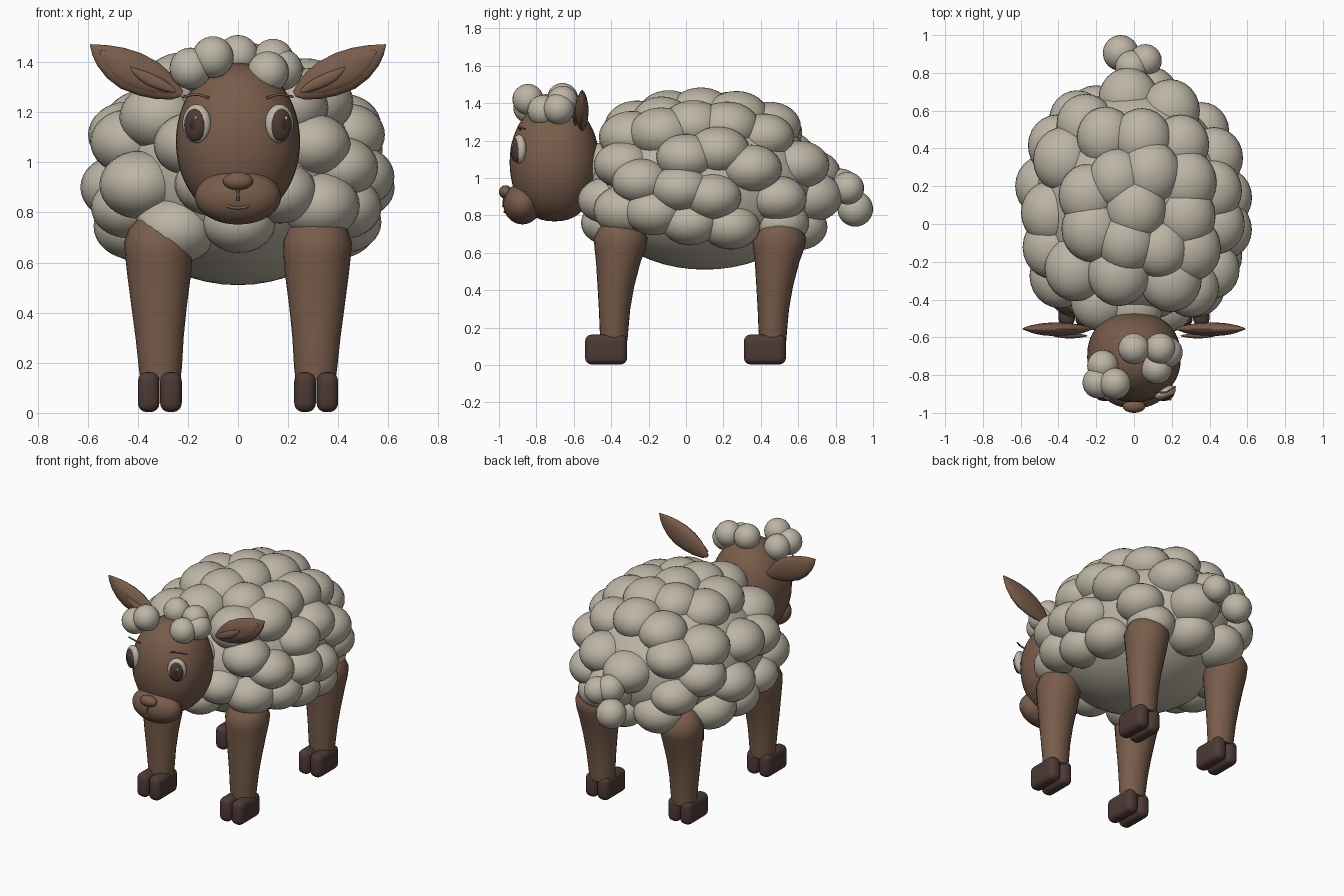
import bpy, bmesh, math, random
from mathutils import Vector, Matrix

if "Cube" in bpy.data.objects:
    bpy.data.objects.remove(bpy.data.objects["Cube"])

random.seed(4)


def material(name, rgb):
    m = bpy.data.materials.new(name)
    m.diffuse_color = (*rgb, 1)
    m.use_nodes = True
    m.node_tree.nodes["Principled BSDF"].inputs["Base Color"].default_value = m.diffuse_color
    return m


WOOL = material("wool_cream", (0.51, 0.465, 0.38))
SKIN = material("skin_brown", (0.19, 0.108, 0.070))
HOOF = material("hoof_dark_brown", (0.075, 0.042, 0.036))
PUPIL = material("pupil_dark", (0.045, 0.025, 0.022))


def finish(name, bm, mat):
    bmesh.ops.recalc_face_normals(bm, faces=bm.faces[:])
    me = bpy.data.meshes.new(name)
    bm.to_mesh(me)
    bm.free()
    me.materials.append(mat)
    for p in me.polygons:
        p.use_smooth = True
    me.set_sharp_from_angle(angle=math.radians(40))
    ob = bpy.data.objects.new(name, me)
    bpy.context.collection.objects.link(ob)
    return ob


def balls(name, items, mat, seg=24):
    """One object made of ellipsoids: (centre, radii, yaw)."""
    bm = bmesh.new()
    for loc, r, yaw in items:
        mx = (Matrix.Translation(loc) @ Matrix.Rotation(yaw, 4, 'Z')
              @ Matrix.Diagonal((*r, 1)))
        bmesh.ops.create_uvsphere(bm, u_segments=seg, v_segments=seg * 2 // 3,
                                  radius=1, matrix=mx)
    return finish(name, bm, mat)


def loft(name, rings, mat, n=24):
    """Skin elliptical rings: (centre, half axis u, half axis v)."""
    bm = bmesh.new()
    loops = []
    for c, u, v in rings:
        angles = [math.tau * i / n for i in range(n)]
        loops.append([bm.verts.new(Vector(c) + Vector(u) * math.cos(a)
                                   + Vector(v) * math.sin(a)) for a in angles])
    for a, b in zip(loops, loops[1:]):
        for i in range(n):
            j = (i + 1) % n
            bm.faces.new((a[i], a[j], b[j], b[i]))
    bm.faces.new(loops[0])
    bm.faces.new(loops[-1])
    return finish(name, bm, mat)


def line(name, pts, mat, r):
    """Thin rounded stroke through the points."""
    cu = bpy.data.curves.new(name, 'CURVE')
    cu.dimensions = '3D'
    cu.bevel_depth = r
    cu.bevel_resolution = 2
    cu.resolution_u = 6
    sp = cu.splines.new('BEZIER')
    sp.bezier_points.add(len(pts) - 1)
    for bp, p in zip(sp.bezier_points, pts):
        bp.co = p
        bp.handle_left_type = bp.handle_right_type = 'AUTO'
    cu.materials.append(mat)
    ob = bpy.data.objects.new(name, cu)
    bpy.context.collection.objects.link(ob)


# Body core
balls("body", [((0, 0.10, 0.955), (0.525, 0.62, 0.445), 0)], WOOL, 40)

# Fleece puffs sit on an egg, blunt at the chest; each needs two coordinates
MID, RAD = (0, 0.11, 0.945), (0.48, 0.56, 0.405)
puffs = []


def bend(y, inverse=False):
    p = 1.45 if y < 0 else 1.1
    return math.copysign(abs(y) ** (1 / p if inverse else p), y)


def place(u):
    u = (u[0], bend(u[1], True), u[2])
    return Vector(MID[k] + RAD[k] * u[k] for k in range(3))


def on_shell(i, a, j, b, sign):
    u = [0, 0, 0]
    u[i], u[j] = (a - MID[i]) / RAD[i], (b - MID[j]) / RAD[j]
    u[1] = bend(u[1])
    d = math.hypot(u[i], u[j])
    if d > 1:
        u[i], u[j] = u[i] / d, u[j] / d
    u[3 - i - j] = sign * math.sqrt(max(0, 1 - min(d, 1) ** 2))
    return place(u)


def add_puff(c, gap):
    if all((c - p).length > gap for p in puffs):
        puffs.append(c)


flank = [(0, 1.11), (-.24, .98), (.35, 1.05), (.14, .90), (.49, .89), (-.46, 1.07),
         (-.29, 1.22), (.04, 1.28), (.27, 1.33), (.42, 1.22), (.60, 1.07),
         (-.17, .82), (-.42, .88), (.24, .74), (.50, .76), (.66, .90)]
back = [(-.15, .46), (.13, .34), (.16, .54), (-.24, .15), (.01, .08), (-.37, .34),
        (-.08, -.26), (-.27, -.34), (-.34, -.10), (.14, -.13), (.32, -.29),
        (.08, -.40), (-.03, .66)]
chest = [(-.25, .73), (.19, .76), (-.31, 1.18), (-.39, .91), (.35, .90), (.30, 1.07),
         (0, .92), (-.12, 1.08)]
for y, z in flank:
    add_puff(on_shell(1, y, 2, z, 1), 0.13)
for x, z in chest:
    add_puff(on_shell(0, x, 2, z, -1), 0.15)
for x, y in back:
    add_puff(on_shell(0, x, 1, y, 1), 0.15)
for y, z in flank:
    add_puff(on_shell(1, y + 0.06, 2, z, -1), 0.16)
# Fill the remaining gaps evenly
for i in range(1500):
    h = 1 - 1.56 * (i + 0.5) / 1500
    a, s = i * 2.39996, math.sqrt(1 - h * h)
    add_puff(place((s * math.cos(a), s * math.sin(a), h)), 0.172)
items = []
for c in puffs:
    r = random.uniform(0.145, 0.168)
    items.append((c, (r, r * 1.06, r * 0.83), 0))
balls("fleece_puffs", items, WOOL)

# Tail puffs
balls("tail", [((-0.07, 0.905, 0.835), (0.095,) * 3, 0),
               ((0.06, 0.865, 0.945), (0.087,) * 3, 0),
               ((-0.01, 0.83, 0.96), (0.09,) * 3, 0)], WOOL)

# Head with a slightly squared side profile
head = balls("head", [((0, 0, 0), (1, 1, 1), 0)], SKIN, 40)
for v in head.data.vertices:
    y = math.copysign(abs(v.co.y) ** 0.85, v.co.y)
    v.co = (v.co.x * 0.248, y * 0.24 - 0.703, v.co.z * 0.315 + 1.083)
balls("muzzle", [((0, -0.875, 0.862), (0.172, 0.102, 0.11), 0)], SKIN, 32)
balls("nose", [((0, -0.965, 0.925), (0.06, 0.035, 0.036), 0)], SKIN)
line("philtrum", [(0, -0.974, 0.895), (0, -0.978, 0.845)], SKIN, 0.005)
line("mouth", [(-0.065, -0.957, 0.836), (-0.03, -0.968, 0.822),
               (0, -0.970, 0.818), (0.03, -0.968, 0.822),
               (0.065, -0.957, 0.836)], SKIN, 0.006)

# Forelock curls
curls = [(-0.19, -0.84, 1.375), (-0.10, -0.845, 1.42), (-0.165, -0.75, 1.365),
         (0, -0.66, 1.425), (0.14, -0.66, 1.41), (0.12, -0.765, 1.36),
         (0.175, -0.68, 1.37)]
balls("forelock", [(c, (0.083,) * 3, 0) for c in curls], WOOL)

for side, tag in ((-1, "left"), (1, "right")):
    # Eyes: white, iris, pupil and glint stacked along the gaze
    yaw = side * math.radians(24)
    gaze = Vector((math.sin(yaw), -math.cos(yaw), 0))
    eye = Vector((side * 0.165, -0.893, 1.155))
    balls(tag + "_eye", [(eye, (0.06, 0.034, 0.077), yaw)], WOOL)
    balls(tag + "_iris", [(eye + gaze * 0.016 + Vector((0, 0, -0.005)),
                           (0.046, 0.026, 0.066), yaw)], HOOF)
    balls(tag + "_pupil", [(eye + gaze * 0.026 + Vector((0, 0, -0.005)),
                            (0.024, 0.0175, 0.038), yaw)], PUPIL)
    balls(tag + "_glint", [(eye + gaze * 0.039 + Vector((0.012, 0, 0.022)),
                            (0.007, 0.005, 0.009), yaw)], WOOL, 12)
    line(tag + "_brow", [(side * 0.115, -0.885, 1.257), (side * 0.16, -0.892, 1.270),
                         (side * 0.22, -0.86, 1.262)], SKIN, 0.005)

    # Ears: a leaf with a smaller leaf and a fold on its front
    def leaf(name, spine, y, thick, k):
        rings = [((side * x, y, z), (-side * 0.48 * w * k, 0, 0.88 * w * k),
                  (0, max(thick * w / 0.076, 0.002), 0)) for x, z, w in spine]
        loft(name, rings, SKIN, 20)

    spine = [(0.225, 1.272, 0.012), (0.25, 1.280, 0.033), (0.30, 1.306, 0.060),
             (0.36, 1.335, 0.077), (0.43, 1.366, 0.081), (0.49, 1.397, 0.069),
             (0.54, 1.427, 0.046), (0.57, 1.449, 0.024), (0.59, 1.470, 0.002)]
    leaf(tag + "_ear", spine, -0.555, 0.032, 1)
    inner = [(0.41 + (x - 0.41) * 0.8, 1.356 + (z - 1.356) * 0.8, w)
             for x, z, w in spine]
    leaf(tag + "_inner_ear", inner, -0.57, 0.022, 0.75)
    fold = [(0.34 + (x - 0.41) * 0.5, 1.325 + (z - 1.356) * 0.5, w)
            for x, z, w in spine]
    leaf(tag + "_ear_fold", fold, -0.592, 0.013, 0.3)

    # Legs: z, centre x, half width, offset y, half depth
    profile = [(0.13, 0.31, 0.080, 0.0, 0.072), (0.18, 0.31, 0.086, 0.0, 0.076),
               (0.30, 0.313, 0.096, 0.003, 0.084), (0.42, 0.315, 0.110, 0.010, 0.098),
               (0.55, 0.315, 0.127, 0.023, 0.119), (0.63, 0.316, 0.135, 0.033, 0.138),
               (0.68, 0.317, 0.138, 0.036, 0.143), (0.73, 0.318, 0.120, 0.036, 0.118),
               (0.77, 0.32, 0.085, 0.036, 0.08), (0.795, 0.32, 0.03, 0.036, 0.03)]
    for y0, end in ((-0.385, "front"), (0.464, "hind")):
        loft(f"{tag}_{end}_leg",
             [((side * cx, y0 + dy, z), (rx, 0, 0), (0, ry, 0))
              for z, cx, rx, dy, ry in profile], SKIN)
        # Cloven hoof: two rounded blocks
        for k in (-1, 1):
            bm = bmesh.new()
            mx = (Matrix.Translation((side * 0.312 + k * 0.0445, y0 - 0.042, 0.083))
                  @ Matrix.Diagonal((0.086, 0.225, 0.160, 1)))
            bmesh.ops.create_cube(bm, size=1, matrix=mx)
            bmesh.ops.bevel(bm, geom=bm.edges[:], offset=0.036, segments=4,
                            profile=0.5, affect='EDGES')
            finish(f"{tag}_{end}_hoof_{'inner' if k * side < 0 else 'outer'}", bm, HOOF)
